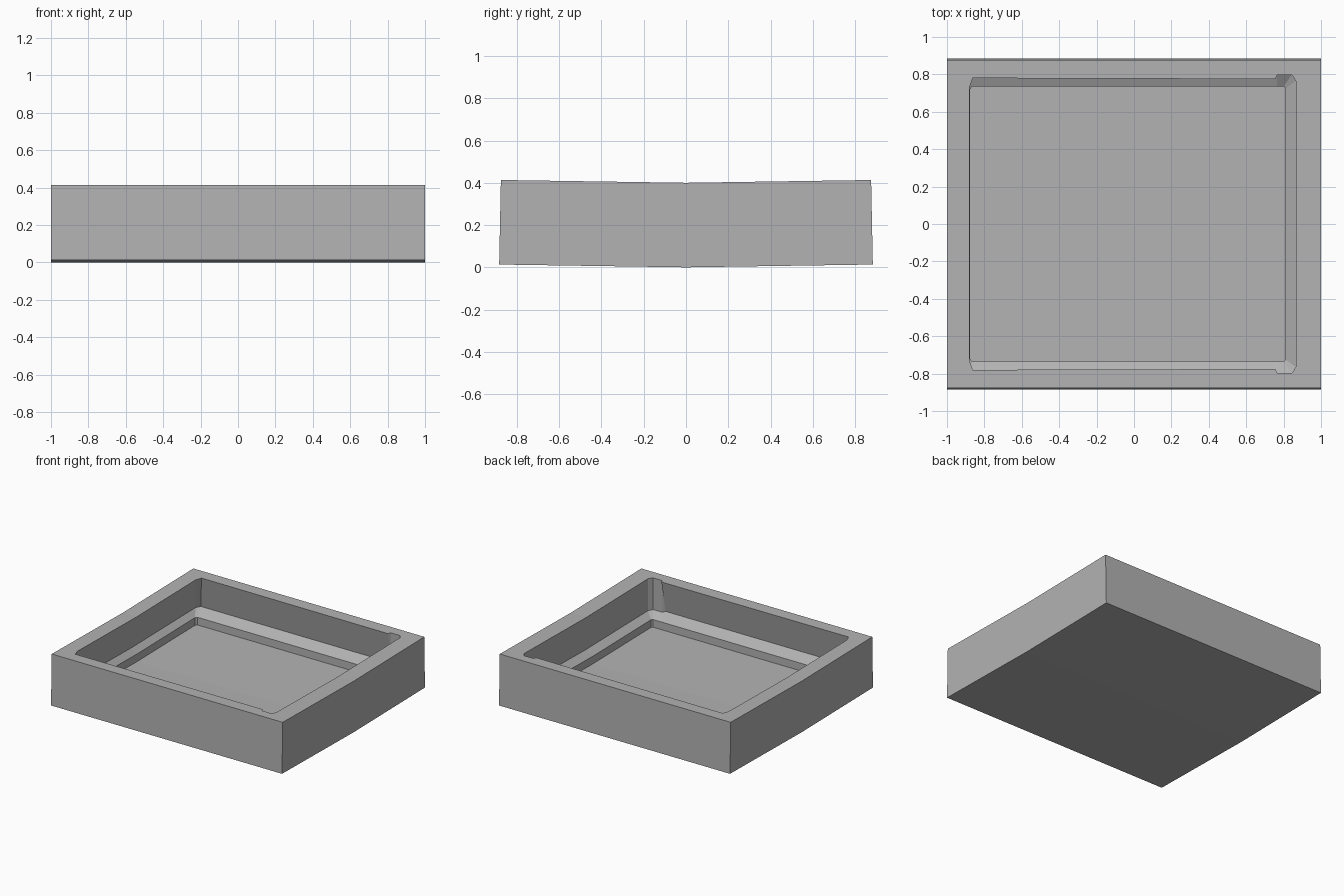
import bpy, bmesh

cube = bpy.data.objects.get("Cube")
if cube:
    bpy.data.objects.remove(cube, do_unlink=True)

grey = bpy.data.materials.new("plain_grey")
grey.use_nodes = True
colour = (0.45, 0.45, 0.45, 1)
grey.diffuse_color = colour
grey.node_tree.nodes["Principled BSDF"].inputs["Base Color"].default_value = colour

RISE = 0.015  # the sides sit slightly higher than the centre line


def ring(bm, points, z):
    """Open half outline, from the centre line round to the centre line."""
    return [bm.verts.new((x, y, z + RISE * y)) for x, y in points]


def bridge(bm, a, b):
    for i in range(len(a) - 1):
        bm.faces.new((a[i], a[i + 1], b[i + 1], b[i]))


def finish(bm, name):
    """Mirror the half across the centre line into a whole part."""
    bmesh.ops.mirror(bm, geom=bm.verts[:] + bm.edges[:] + bm.faces[:],
                     axis="Y", merge_dist=0.0005)
    bmesh.ops.recalc_face_normals(bm, faces=bm.faces[:])
    mesh = bpy.data.meshes.new(name)
    bm.to_mesh(mesh)
    bm.free()
    mesh.materials.append(grey)
    obj = bpy.data.objects.new(name, mesh)
    bpy.context.collection.objects.link(obj)
    return obj


def block(y):
    return [(-1, 0), (-1, y), (1, y), (1, 0)]


# Opening with cut-back corners on one end
opening = [(-0.88, 0), (-0.88, 0.73), (-0.862, 0.78), (0.755, 0.775),
           (0.765, 0.797), (0.845, 0.797), (0.865, 0.765), (0.865, 0)]
# Foot of the undercut walls
wall_foot = [(-0.92, 0), (-0.92, 0.79), (-0.90, 0.825), (0.755, 0.825),
             (0.765, 0.8), (0.845, 0.8), (0.865, 0.765), (0.865, 0)]
# Lip around the sunken floor
lip = [(-0.877, 0), (-0.877, 0.72), (-0.865, 0.735), (0.74, 0.735),
       (0.765, 0.735), (0.80, 0.735), (0.81, 0.725), (0.81, 0)]

# Tray body: underside, outer sides, rim, inner walls and ledge
bm = bmesh.new()
bottom = ring(bm, block(0.884), 0)
top = ring(bm, block(0.876), 0.4)
inner = ring(bm, opening, 0.4)
foot = ring(bm, wall_foot, 0.15)
ledge = ring(bm, lip, 0.11)
base = ring(bm, lip, 0.05)
bm.faces.new(bottom)
bridge(bm, bottom, top)
bm.faces.new(top + inner[::-1])
for upper, lower in ((inner, foot), (foot, ledge), (ledge, base)):
    bridge(bm, upper, lower)
finish(bm, "tray_body")

# Sunken floor panel
bm = bmesh.new()
bm.faces.new(ring(bm, lip, 0.05))
panel = finish(bm, "floor_panel")
if panel.data.polygons[0].normal.z < 0:
    panel.data.flip_normals()
